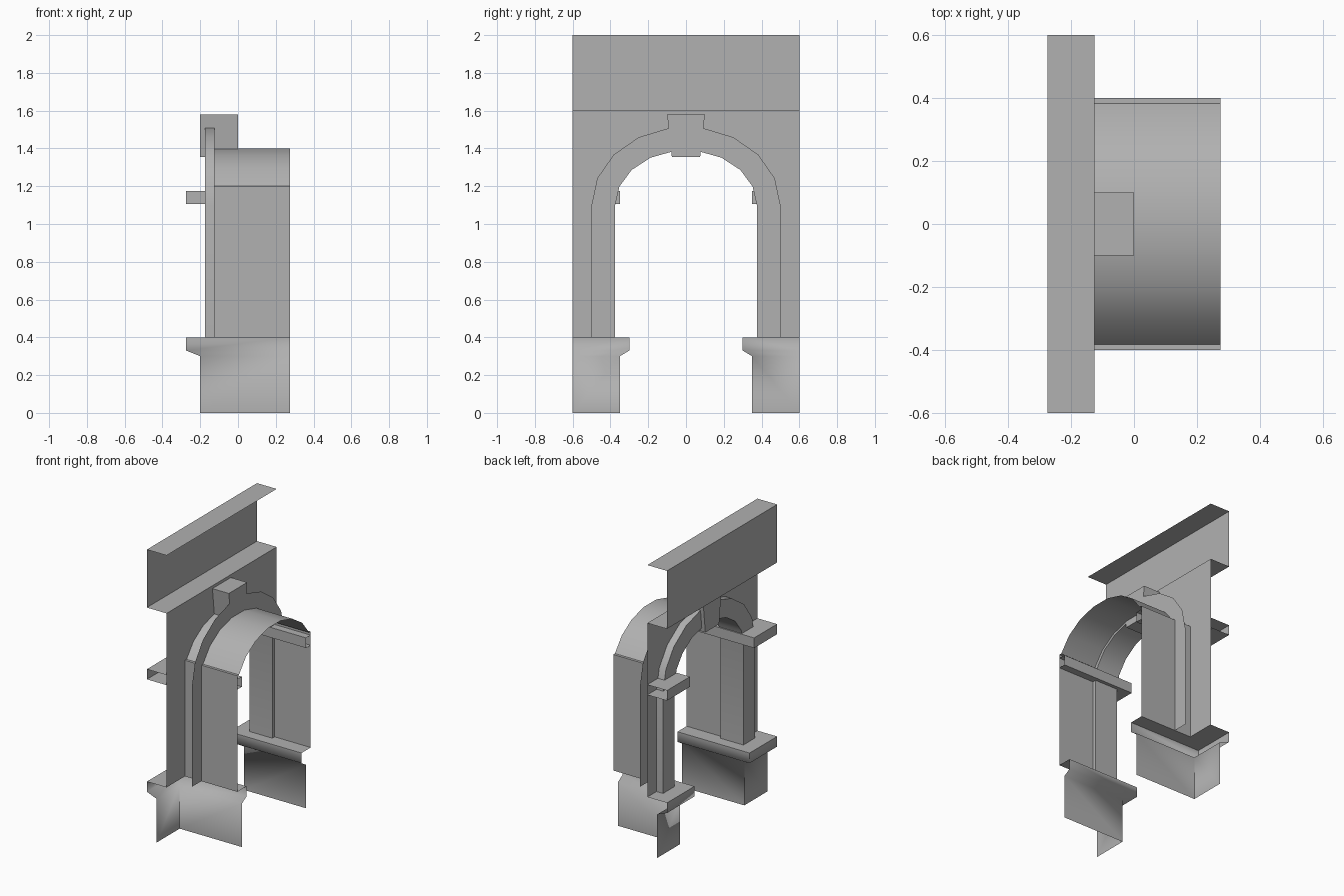
import bpy, bmesh
from math import sin, cos, radians

if "Cube" in bpy.data.objects:
    bpy.data.objects.remove(bpy.data.objects["Cube"])

# mid-grey stone for every part
stone = bpy.data.materials.new("stone")
stone.diffuse_color = (0.44, 0.44, 0.44, 1)
stone.use_nodes = True
stone.node_tree.nodes["Principled BSDF"].inputs["Base Color"].default_value = stone.diffuse_color


def add_object(name, bm, smooth=0):
    me = bpy.data.meshes.new(name)
    bm.to_mesh(me)
    bm.free()
    me.materials.append(stone)
    ob = bpy.data.objects.new(name, me)
    bpy.context.collection.objects.link(ob)
    if smooth:
        bpy.ops.object.select_all(action='DESELECT')
        bpy.context.view_layer.objects.active = ob
        ob.select_set(True)
        bpy.ops.object.shade_smooth_by_angle(angle=radians(smooth))
    return ob


def surface(name, lofts, mirror=False, smooth=0):
    """Each loft is a list of rows; neighbouring rows are joined with quads."""
    bm = bmesh.new()
    for rows in lofts:
        vs = [[bm.verts.new(p) for p in r] for r in rows]
        for a, b in zip(vs, vs[1:]):
            for i in range(len(a) - 1):
                bm.faces.new((a[i], a[i + 1], b[i + 1], b[i]))
    bmesh.ops.remove_doubles(bm, verts=bm.verts, dist=1e-5)
    ob = add_object(name, bm, smooth)
    if mirror:
        ob.modifiers.new("mirror", 'MIRROR').use_axis = (False, True, False)


def curve(rx, rz, first=0):
    """Low-poly half ellipse in (y, z), springing at z = 1.1."""
    return [(-rx * cos(radians(a)), 1.1 + rz * sin(radians(a)))
            for a in range(first, 181 - first, 20)]


def legs(r, pts):
    return [(-r, 0.4)] + pts + [(r, 0.4)]


def at(x, pts):
    return [(x, y, z) for y, z in pts]


BACK, WALL, FACE, OUT = 0.275, -0.125, -0.175, -0.275

# vault: straight walls, small ledge, arched ceiling
opening = ([(-0.4, 1.2), (-0.382, 1.2)] + curve(0.4, 0.305, 40)
           + [(0.382, 1.2), (0.4, 1.2)])
tunnel = legs(0.4, opening)
surface("vault", [[at(WALL, tunnel), at(BACK, tunnel)]], smooth=40)

# facade wall around the opening
sides = [[[(WALL, y, z) for y in ys] for z in (1.6, 0.4)]
         for ys in ((-0.6, -0.4), (0.4, 0.6))]
above = [[(WALL, y, 1.6) for y, z in opening], at(WALL, opening)]
surface("facade_wall", sides + [above])

# frieze projecting above the wall
frieze = [(WALL, 1.6), (OUT, 1.6), (OUT, 2.0), (WALL, 2.0)]
surface("frieze", [[[(x, y, z) for y in (0.6, -0.6)] for x, z in frieze]])

# arch surround: outer edge, front ring, inner reveal, back ring
outer = legs(0.5, curve(0.5, 0.415))
inner = legs(0.375, curve(0.375, 0.29))
surface("arch_surround", [[at(WALL, outer), at(FACE, outer), at(FACE, inner),
                           at(0, inner), at(0, outer)]], smooth=40)


# mouldings that turn the corner from the facade into the vault
def corner_moulding(name, profile, smooth=0):
    surface(name, [[[(x, 0.6, z), (x, y, z), (BACK, y, z)] for x, y, z in profile]],
            mirror=True, smooth=smooth)


corner_moulding("plinth", [(-0.2, 0.35, 0), (-0.2, 0.35, 0.3), (OUT, 0.3, 0.33),
                           (OUT, 0.3, 0.4), (WALL, 0.4, 0.4)], smooth=75)
corner_moulding("impost", [(WALL, 0.4, 1.105), (OUT, 0.35, 1.105),
                           (OUT, 0.35, 1.175), (WALL, 0.4, 1.175)])

# tapered keystone
bm = bmesh.new()
rings = [[bm.verts.new((x, y, z)) for y, z in
          ((-0.075, 1.355), (0.075, 1.355), (0.1, 1.58), (-0.1, 1.58))] for x in (-0.2, 0.0)]
for r in rings:
    bm.faces.new(r)
for i in range(4):
    j = (i + 1) % 4
    bm.faces.new((rings[0][i], rings[0][j], rings[1][j], rings[1][i]))
bmesh.ops.recalc_face_normals(bm, faces=bm.faces)
add_object("keystone", bm)
